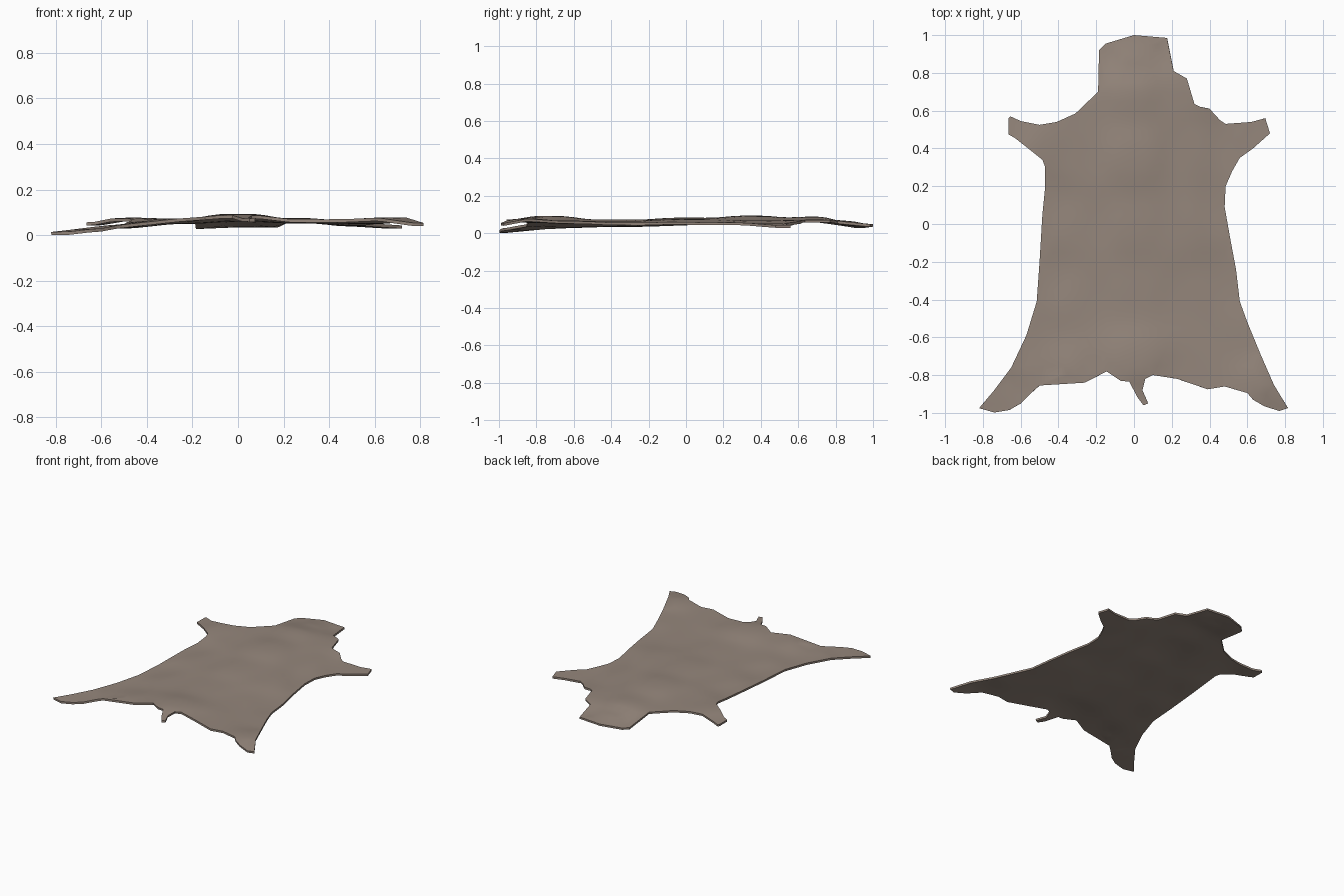
import bpy, bmesh, math
from mathutils import Vector
from mathutils.geometry import delaunay_2d_cdt

if "Cube" in bpy.data.objects:
    bpy.data.objects.remove(bpy.data.objects["Cube"])

# Outline of the hide, clockwise from the neck
OUTLINE = [
    (0, 1), (.175, .985), (.21, .81), (.28, .77), (.32, .635), (.35, .62), (.40, .61),
    (.455, .55), (.485, .53), (.62, .54), (.695, .56), (.72, .48), (.63, .40), (.56, .35),
    (.52, .28), (.485, .20), (.48, .09), (.51, -.08), (.54, -.24), (.56, -.41), (.60, -.52),
    (.67, -.69), (.74, -.85), (.815, -.975), (.77, -.99), (.69, -.965), (.63, -.93),
    (.60, -.895), (.48, -.86), (.39, -.875), (.23, -.82), (.10, -.80), (.06, -.82),
    (.045, -.88), (.075, -.95), (.05, -.96), (.02, -.92), (-.025, -.835), (-.07, -.83),
    (-.145, -.78), (-.26, -.84), (-.50, -.855), (-.54, -.89), (-.60, -.95), (-.66, -.985),
    (-.74, -.998), (-.82, -.975), (-.74, -.88), (-.65, -.76), (-.57, -.59), (-.515, -.41),
    (-.50, -.20), (-.485, .05), (-.47, .20), (-.47, .30), (-.485, .34), (-.56, .40),
    (-.63, .455), (-.665, .475), (-.665, .56), (-.655, .57), (-.60, .545), (-.50, .525),
    (-.41, .54), (-.31, .585), (-.19, .70), (-.185, .92), (-.15, .955)]

# Height of the top surface at a few spots: x, y, z
SAG = [
    (0, 1, .05), (-.17, .93, .043), (.17, .95, .05), (0, .85, .07), (0, .7, .093),
    (.25, .7, .075), (-.25, .6, .075), (0, .35, .097), (.3, .4, .072), (-.3, .35, .075),
    (.5, .45, .055), (.7, .52, .045), (-.48, .45, .08), (-.65, .52, .058),
    (.48, .1, .06), (-.47, .1, .06), (0, 0, .086), (.25, 0, .078), (-.25, 0, .07),
    (.54, -.3, .058), (-.5, -.3, .05), (0, -.35, .076), (.28, -.4, .068), (-.25, -.4, .066),
    (.6, -.6, .065), (-.55, -.6, .045), (0, -.75, .096), (.3, -.8, .072), (-.3, -.8, .076),
    (.7, -.85, .082), (.8, -.97, .055), (-.5, -.82, .05), (-.65, -.88, .03),
    (-.8, -.97, .016), (.05, -.95, .075)]
THICK = 0.014


def height(x, y):
    """Soft blend of the nearby sag heights."""
    total = weight = 0
    for sx, sy, sz in SAG:
        w = 1 / ((x - sx) ** 2 + (y - sy) ** 2 + .006) ** 2
        total += w * sz
        weight += w
    return total / weight


def edge_distance(p):
    best = 9
    for i, b in enumerate(OUTLINE):
        a, b = Vector(OUTLINE[i - 1]), Vector(b)
        t = max(0, min(1, (p - a).dot(b - a) / (b - a).length_squared))
        best = min(best, (p - a.lerp(b, t)).length)
    return best


# Fill the outline with a fine triangulated sheet
points = [Vector(p) for p in OUTLINE]
count = len(points)
STEP = .05
for j in range(-20, 21):
    for i in range(-17, 18):
        p = Vector(((i + .5 * (j % 2)) * STEP, j * STEP))
        if edge_distance(p) > .022:
            points.append(p)
edges = [(i, (i + 1) % count) for i in range(count)]
verts, _, faces, *_ = delaunay_2d_cdt(points, edges, [list(range(count))[::-1]], 1, 1e-5)

mesh = bpy.data.meshes.new("hide_rug")
mesh.from_pydata([(v.x, v.y, height(v.x, v.y)) for v in verts], [], faces)
bm = bmesh.new()
bm.from_mesh(mesh)
loose = [v for v in bm.verts if not v.link_faces]
bmesh.ops.delete(bm, geom=loose, context='VERTS')
for f in bm.faces:
    f.normal_update()
    if f.normal.z < 0:
        f.normal_flip()
bm.to_mesh(mesh)
bm.free()

rug = bpy.data.objects.new("hide_rug", mesh)
bpy.context.collection.objects.link(rug)

# One leather colour
leather = bpy.data.materials.new("brown leather")
leather.diffuse_color = (.30, .24, .20, 1)
leather.use_nodes = True
leather.node_tree.nodes["Principled BSDF"].inputs["Base Color"].default_value = leather.diffuse_color
mesh.materials.append(leather)

# Thickness of the skin, rounded shading on top with a crisp rim
solid = rug.modifiers.new("thickness", 'SOLIDIFY')
solid.thickness = THICK
solid.offset = -1
bpy.context.view_layer.objects.active = rug
rug.select_set(True)
bpy.ops.object.modifier_apply(modifier=solid.name)
bpy.ops.object.shade_smooth_by_angle(angle=math.radians(40))

# Rest the lowest point on the floor
low = min(v.co.z for v in rug.data.vertices)
for v in rug.data.vertices:
    v.co.z -= low
